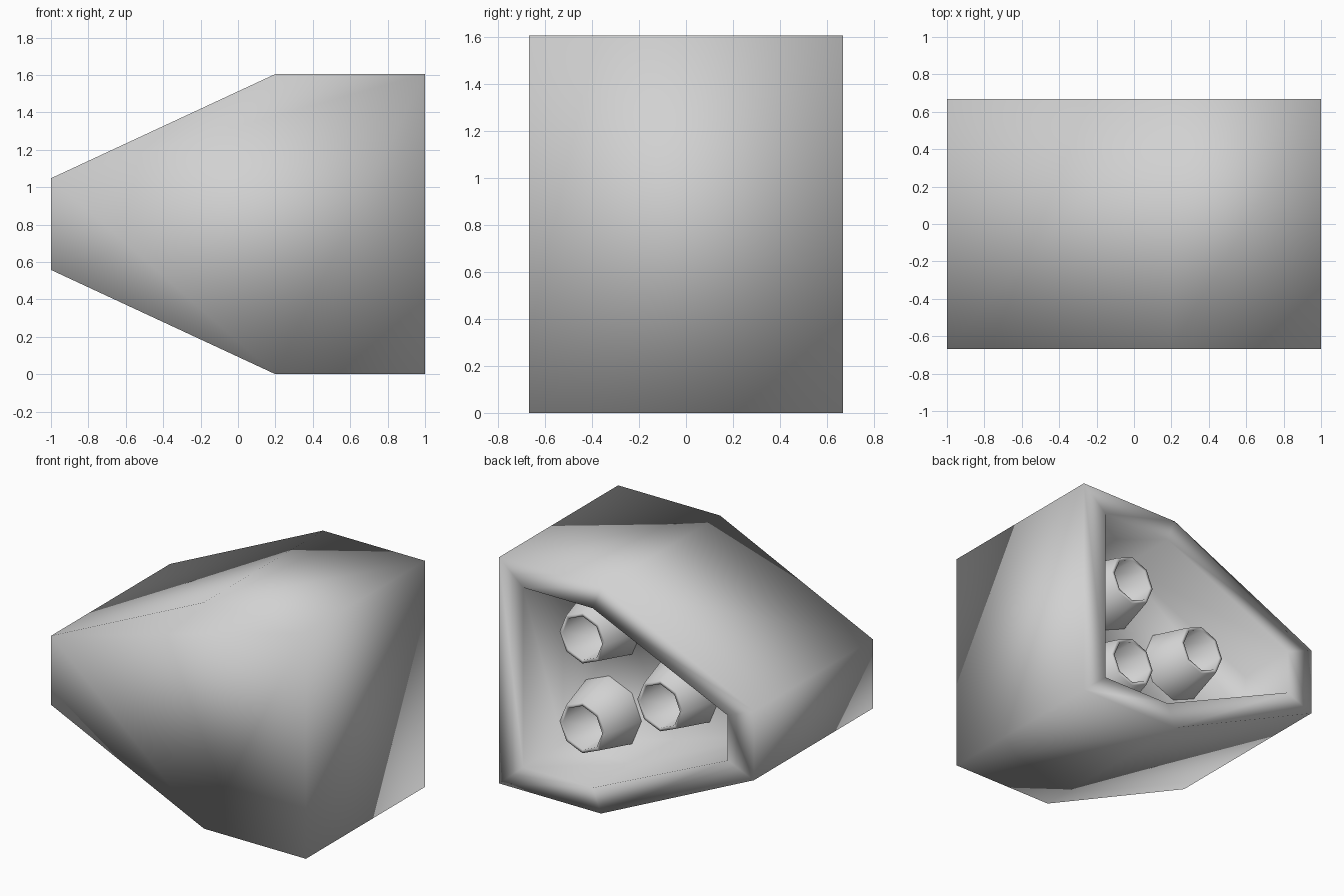
import bpy
import bmesh
from math import cos, sin, tau

cube = bpy.data.objects.get("Cube")
if cube:
    bpy.data.objects.remove(cube, do_unlink=True)

grey = bpy.data.materials.new("plain_grey")
grey.use_nodes = True
colour = (0.64, 0.64, 0.64, 1)
grey.diffuse_color = colour
grey.node_tree.nodes["Principled BSDF"].inputs["Base Color"].default_value = colour

MID = 0.8025   # height of the symmetry plane
BACK = 0.667
FLOOR = 0.22


def loft(name, sections, cap_start=True):
    """Bridge a row of (y, [(x, z), ...]) sections and cap the ends."""
    bm = bmesh.new()
    rings = [[bm.verts.new((x, y, z)) for x, z in pts] for y, pts in sections]
    for a, b in zip(rings, rings[1:]):
        n = len(a)
        for i in range(n):
            j = (i + 1) % n
            bm.faces.new((b[i], b[j], a[j], a[i]))
    if cap_start:
        bm.faces.new(rings[0])
    bm.faces.new(rings[-1][::-1])
    for f in bm.faces:
        f.smooth = True
    mesh = bpy.data.meshes.new(name)
    bm.to_mesh(mesh)
    bm.free()
    mesh.materials.append(grey)
    ob = bpy.data.objects.new(name, mesh)
    bpy.context.collection.objects.link(ob)
    return ob


def wedge(half):
    """Mirror an upper half outline (x, height above the middle)."""
    lower = [(x, MID - h) for x, h in half]
    upper = [(x, MID + h) for x, h in half]
    return [lower[0]] + upper + lower[:0:-1]


def octagon(x, z, r):
    return [(x + r * cos(tau * i / 8), z + r * sin(tau * i / 8)) for i in range(8)]


# Tapered housing with a recess sunk into its back
outer = wedge([(1, MID), (0.2, MID), (-1, 0.245)])
inner = wedge([(0.81, 0.637), (0.265, 0.637), (-0.794, 0.16)])
loft("housing", [(-BACK, outer), (BACK, outer), (BACK, inner), (FLOOR, inner)])

# Three flared hollow nozzles standing on the recess floor
for name, x, z in (("upper_nozzle", 0.45, MID + 0.318),
                   ("lower_nozzle", 0.45, MID - 0.318),
                   ("side_nozzle", -0.16, MID)):
    profile = [(FLOOR, 0.255), (0.517, 0.18), (0.517, 0.155), (0.27, 0.155)]
    loft(name, [(y, octagon(x, z, r)) for y, r in profile], cap_start=False)
